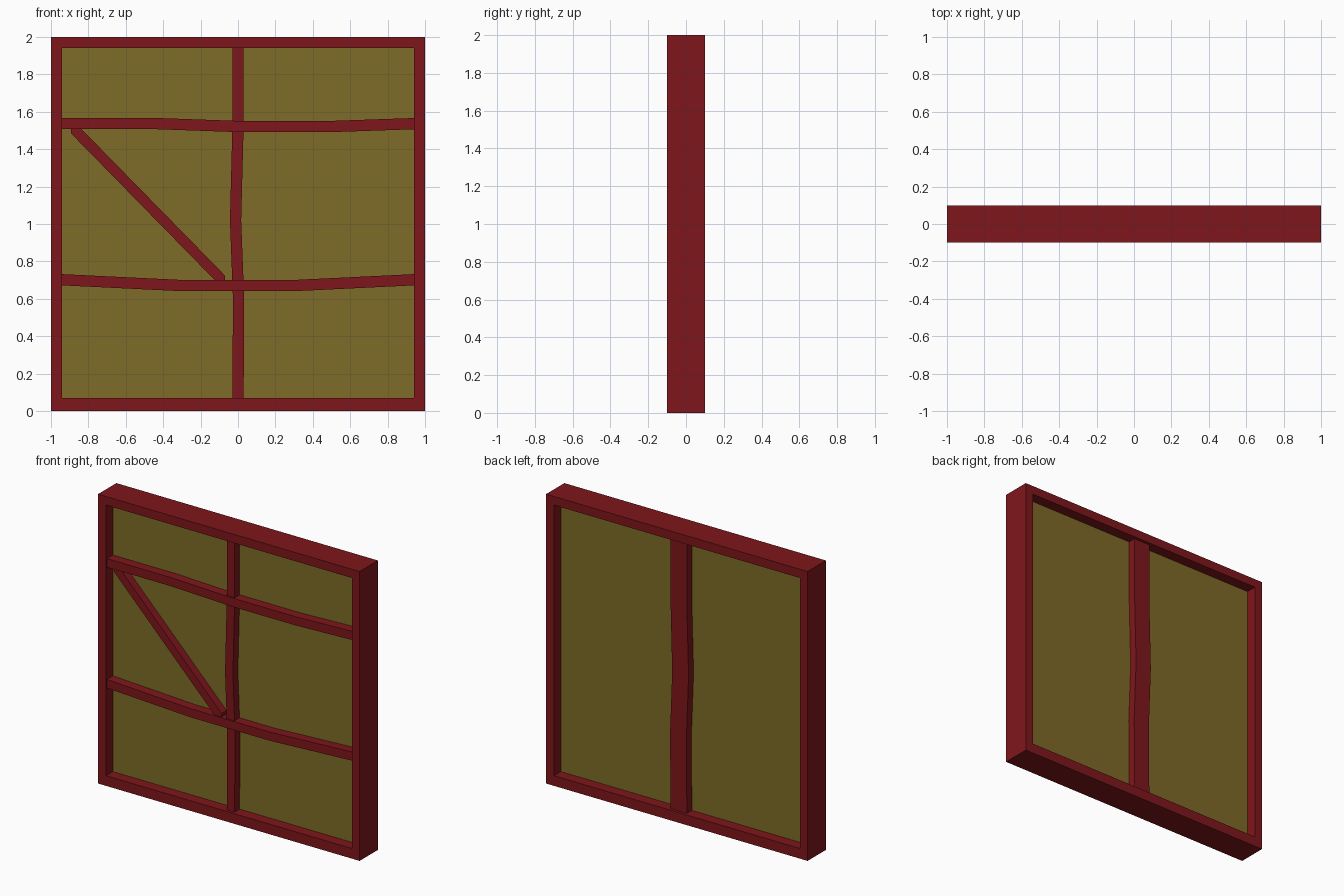
import bpy, bmesh

if "Cube" in bpy.data.objects:
    bpy.data.objects.remove(bpy.data.objects["Cube"])


def material(name, rgb):
    m = bpy.data.materials.new(name)
    m.diffuse_color = (*rgb, 1)
    m.use_nodes = True
    m.node_tree.nodes["Principled BSDF"].inputs["Base Color"].default_value = m.diffuse_color
    return m


RED = material("painted_timber", (0.21, 0.008, 0.011))
OLIVE = material("infill", (0.21, 0.145, 0.02))


def finish(name, bm, mat):
    bmesh.ops.recalc_face_normals(bm, faces=bm.faces)
    me = bpy.data.meshes.new(name)
    bm.to_mesh(me)
    bm.free()
    me.materials.append(mat)
    ob = bpy.data.objects.new(name, me)
    bpy.context.collection.objects.link(ob)
    return ob


def beam(name, left, right, y0, y1, mat):
    """Sweep a rectangular section between two matching (x, z) edge lines."""
    bm = bmesh.new()
    rings = []
    for (ax, az), (bx, bz) in zip(left, right):
        rings.append([bm.verts.new(p) for p in
                      ((ax, y0, az), (bx, y0, bz), (bx, y1, bz), (ax, y1, az))])
    for r, s in zip(rings, rings[1:]):
        for i in range(4):
            j = (i + 1) % 4
            bm.faces.new((r[i], r[j], s[j], s[i]))
    bm.faces.new(rings[0])
    bm.faces.new(rings[-1])
    return finish(name, bm, mat)


def rail(name, pts, h, y0, y1):
    return beam(name, [(x, z - h / 2) for x, z in pts],
                [(x, z + h / 2) for x, z in pts], y0, y1, RED)


def post(name, pts, w, y0, y1, mat=RED):
    return beam(name, [(x - w / 2, z) for x, z in pts],
                [(x + w / 2, z) for x, z in pts], y0, y1, mat)


# Outer frame: one continuous ring
bm = bmesh.new()
outer = [(-1, 0), (1, 0), (1, 2), (-1, 2)]
inner = [(-0.94, 0.07), (0.94, 0.07), (0.94, 1.94), (-0.94, 1.94)]
of, ob, nf, nb = [[bm.verts.new((x, y, z)) for x, z in loop]
                  for loop in (outer, inner) for y in (-0.1, 0.1)]
for i in range(4):
    j = (i + 1) % 4
    for a, b in ((of, nf), (nf, nb), (nb, ob), (ob, of)):
        bm.faces.new((a[i], a[j], b[j], b[i]))
finish("outer_frame", bm, RED)

# Plaster infill
post("infill_panel", [(0, 0.05), (0, 1.96)], 1.92, -0.025, 0.025, OLIVE)

# Gently bent centre posts, narrow in front and wide behind
bend = [(0, 0.05), (0.003, 0.6), (-0.013, 1.02), (0, 1.52), (0, 1.96)]
post("front_post", bend, 0.06, -0.08, 0.0)
post("back_post", bend, 0.125, 0.0, 0.08)

# Sagging cross rails
rail("upper_rail", [(-0.96, 1.537), (-0.45, 1.537), (0, 1.521), (0.5, 1.521), (0.96, 1.537)],
     0.06, -0.09, 0.0)
rail("lower_rail", [(-0.96, 0.703), (-0.3, 0.671), (0.3, 0.671), (0.96, 0.703)],
     0.06, -0.09, 0.0)

# Diagonal brace tucked behind the rails
rail("diagonal_brace", [(-0.893, 1.525), (-0.07, 0.685)], 0.08, -0.08, 0.0)
